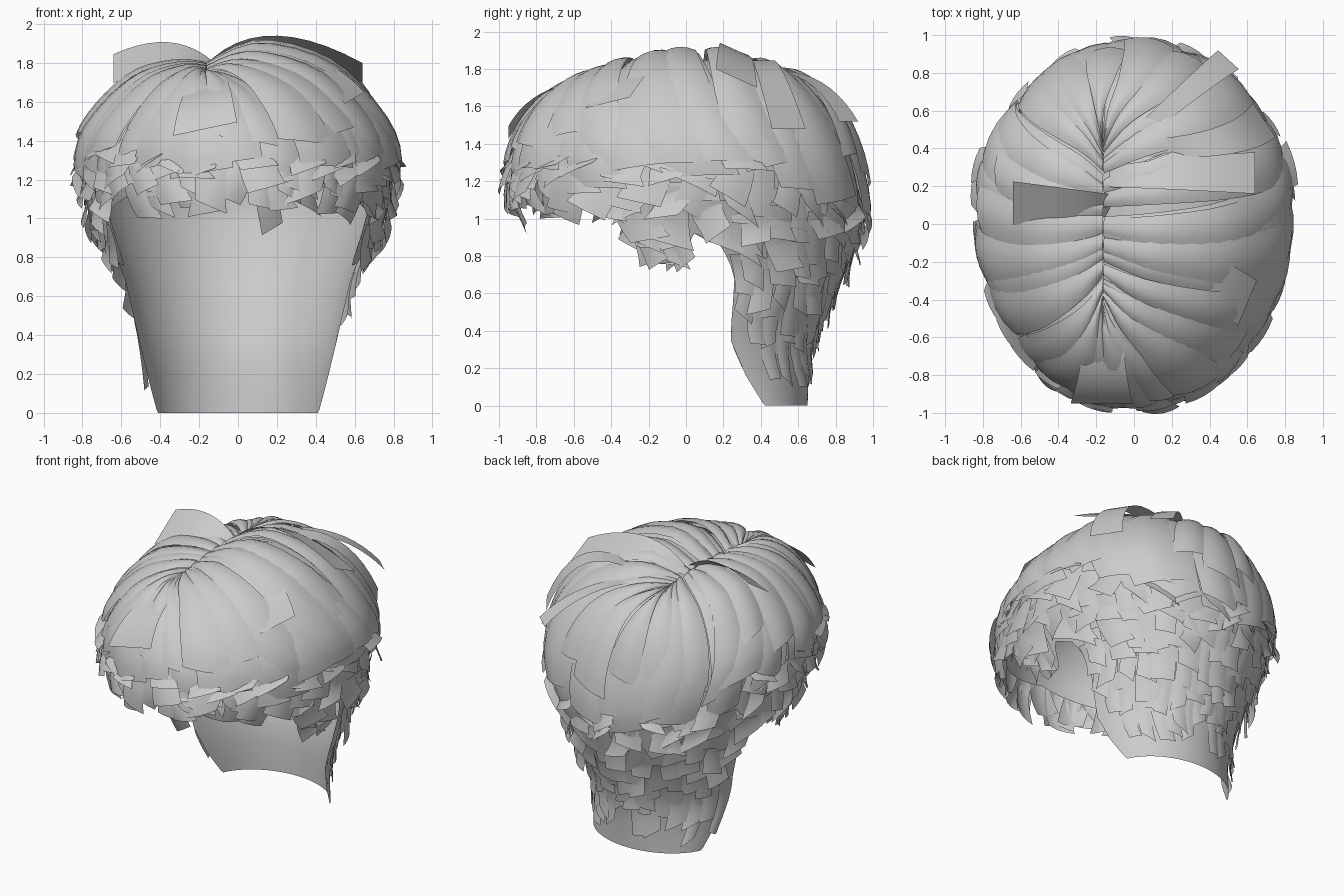
import bpy, random
from math import sin, cos, radians
from mathutils import Vector

if "Cube" in bpy.data.objects:
    bpy.data.objects.remove(bpy.data.objects["Cube"])

random.seed(7)

# Four meridians of the hair volume, crown parting (t=0) to nape (t=9)
RIGHT = [(-.16, 1.78), (.10, 1.885), (.43, 1.80), (.66, 1.60), (.79, 1.38), (.79, 1.15), (.70, .9), (.60, .68), (.52, .35), (.44, 0)]
LEFT = [(-.16, 1.78), (-.30, 1.78), (-.50, 1.72), (-.68, 1.56), (-.79, 1.38), (-.79, 1.15), (-.70, .9), (-.60, .68), (-.52, .35), (-.44, 0)]
FRONT = [(-.40, 1.74), (-.55, 1.73), (-.70, 1.65), (-.83, 1.52), (-.92, 1.35), (-.93, 1.15), (-.84, .95), (-.7, .7), (-.6, .35), (-.5, 0)]
BACK = [(.42, 1.76), (.58, 1.74), (.72, 1.65), (.84, 1.48), (.92, 1.25), (.94, 1.02), (.87, .78), (.76, .55), (.67, .3), (.65, 0)]
MID = [(-.16, .05), (-.14, .05), (-.08, .05), (-.03, .05), (0, .05), (0, .05), (0, .07), (0, .13), (0, .09), (0, .3)]
# Lower edge of the cap: angle from the back, t value
HAIRLINE = [(0, 9), (70, 9), (74, 8.4), (77, 7.2), (82, 6.15), (92, 5.9), (97, 6.6), (109, 6.7), (112, 5.5), (140, 5), (180, 4.4)]


def spline(tab, t):
    t = max(0, min(t, 8.9999))
    i = int(t)
    f = t - i
    p = [Vector(tab[max(0, min(9, k))]) for k in (i - 1, i, i + 1, i + 2)]
    return p[1] + .5 * f * (p[2] - p[0] + f * (2 * p[0] - 5 * p[1] + 4 * p[2] - p[3] + f * (3 * (p[1] - p[2]) + p[3] - p[0])))


def hairline(a):
    a = abs((a + 180) % 360 - 180)
    for (a0, t0), (a1, t1) in zip(HAIRLINE, HAIRLINE[1:]):
        if a <= a1:
            return t0 + (t1 - t0) * (a - a0) / (a1 - a0)
    return 4.4


def surf(a, t, off=0):
    """Point on the hair volume: a = degrees from the back, t = crown to nape."""
    s, c = sin(radians(a)), cos(radians(a))
    m = spline(MID, t)
    side = spline(RIGHT if s >= 0 else LEFT, t)
    end = spline(BACK if c >= 0 else FRONT, t)
    p = Vector((m.x + abs(s) * (side.x - m.x), m.y + abs(c) * (end.x - m.y), side.y * s * s + end.y * c * c))
    n = (p - Vector((0, .1, min(p.z, 1.1)))).normalized()
    return p + n * off


def make(name, grids):
    verts, faces = [], []
    for g in grids:
        b, w = len(verts), len(g[0])
        for row in g:
            verts += row
        for i in range(len(g) - 1):
            for j in range(w - 1):
                k = b + i * w + j
                faces.append((k, k + 1, k + w + 1, k + w))
    me = bpy.data.meshes.new(name)
    me.from_pydata(verts, [], faces)
    ob = bpy.data.objects.new(name, me)
    bpy.context.collection.objects.link(ob)
    bpy.ops.object.select_all(action='DESELECT')
    ob.select_set(True)
    bpy.context.view_layer.objects.active = ob
    bpy.ops.object.shade_smooth_by_angle(angle=radians(50))
    return ob


def card(a, t0, t1, w0, w1, sweep=0, lift0=0, lift1=.03, arch=0, bow=.008, skew=0, n=9):
    """Strip of hair lying on the volume; widths in degrees."""
    g = []
    for i in range(n + 1):
        s = i / n
        w = w0 + (w1 - w0) * min(1, s * 1.5)
        off = lift0 + (lift1 - lift0) * s * s + arch * 4 * s * (1 - s)
        g.append([surf(a + sweep * s * s + u * w, t0 + (t1 - t0) * s + skew * u * s, off + bow * (1 - 4 * u * u))
                  for u in (.5, .25, 0, -.25, -.5)])
    return g


# Scalp cap with ear notches and nape
cap = []
for i in range(29):
    row = []
    for j in range(241):
        a = 180 - j * 1.5
        t = hairline(a) * i / 28
        row.append(surf(a, t, -.035 * max(0, min(1, (7.5 - t) / 2))))
    cap.append(row)
make("scalp_cap", [cap])

# Long locks fanning out from the parting, two layers
locks = []
for layer, count in ((0, 26), (1, 22)):
    for i in range(count):
        a = (i + layer * .5) * 360 / count + random.uniform(-5, 5)
        c, s = cos(radians(a)), sin(radians(a))
        end = (5.2 if c > .5 else 4.6) + random.uniform(-.5, .35) - layer * random.uniform(.2, 1.2)
        sweep = random.uniform(-5, 5) + (-16 if s > 0 else 12) * abs(s)
        locks.append(card(a - sweep * .6, .02, end, 12, random.uniform(15, 24), sweep, .006 * layer,
                          random.uniform(.005, .045), random.uniform(0, .02) + .012 * layer, .018,
                          random.uniform(-.5, .5), 14))
make("long_locks", locks)

# Overlapping short tips around sides, back and nape
tips = []
for r in range(12):
    t = 3.6 + r * .4
    for i in range(32):
        a = (i + .5 * (r % 2)) * 360 / 32 + random.uniform(-4, 4)
        length = random.uniform(.75, 1.15)
        calm = 1 if t < 6 else .5
        sweep = random.uniform(-6, 6) * calm
        w = random.uniform(9, 15)
        # keep clear of the ear notches and the bare nape edge
        room = min(hairline(a + sweep + d) for d in (-.4 * w, 0, .4 * w))
        if t + length * .85 > room + .2 or t + length > 8.7 or (t < 4.4 and cos(radians(a)) > .4):
            continue
        flare = random.uniform(.02, .08) if t < 6.5 else random.uniform(.012, .04)
        tips.append(card(a, t, t + length, w, w * .95, sweep, -.02 if t < 5 else .003, flare, 0, .006,
                         random.uniform(-.45, .45) * calm, 4))
make("short_tips", tips)

# Fringe tips hanging over the forehead
fringe = []
for i in range(30):
    a = 122 + i * 116 / 29 + random.uniform(-3, 3)
    t0 = random.uniform(3.2, 4.3)
    fringe.append(card(a, t0, random.uniform(4.9, 5.7), 10, random.uniform(9, 14), random.uniform(-9, 9),
                       -.01, random.uniform(.01, .08), 0, .015, random.uniform(-.5, .5), 6))
fringe.append(card(172, 3.6, 6.0, 9, 8, -6, 0, .04, 0, .01, .3, 8))
make("fringe_tips", fringe)

# Sideburn tips in front of the ears
burns = []
for sgn in (1, -1):
    for k in range(9):
        a = sgn * (98 + (k % 3) * 5 + random.uniform(-1, 1))
        t0 = 4.9 + (k // 3) * .42
        burns.append(card(a, t0, t0 + .95, 8, 8, sgn * random.uniform(-2, 4), -.01,
                          random.uniform(.02, .07), 0, .005, random.uniform(-.4, .4), 4))
make("sideburn_tips", burns)


# Loose strands lifting off the crown: curve control points and a width vector
def strand(pts, w, n=10):
    g = []
    P = [Vector(p) for p in pts]
    for i in range(n + 1):
        s = i / n
        c = P[0] * (1 - s) ** 2 + P[1] * 2 * s * (1 - s) + P[2] * s * s
        g.append([c + Vector(w) * (u * (.5 + .5 * s)) for u in (-.5, -.25, 0, .25, .5)])
    return g


make("loose_strands", [
    strand([(-.13, .1, 1.77), (-.33, .1, 1.93), (-.64, .11, 1.77)], (0, .23, .15)),
    strand([(-.13, .25, 1.80), (.15, .27, 2.03), (.64, .27, 1.75)], (0, .22, -.1)),
    strand([(-.15, -.5, 1.72), (-.17, -.82, 1.70), (-.17, -.95, 1.46)], (.33, 0, .07)),
    strand([(.0, .45, 1.79), (.3, .72, 1.80), (.50, .87, 1.52)], (.11, -.1, 0)),
    strand([(-.1, -.1, 1.82), (.35, -.2, 1.92), (.6, -.42, 1.62)], (-.1, -.24, -.06)),
    strand([(.05, .4, 1.80), (.55, .4, 1.98), (.69, .55, 1.48)], (-.12, .18, 0)),
])
